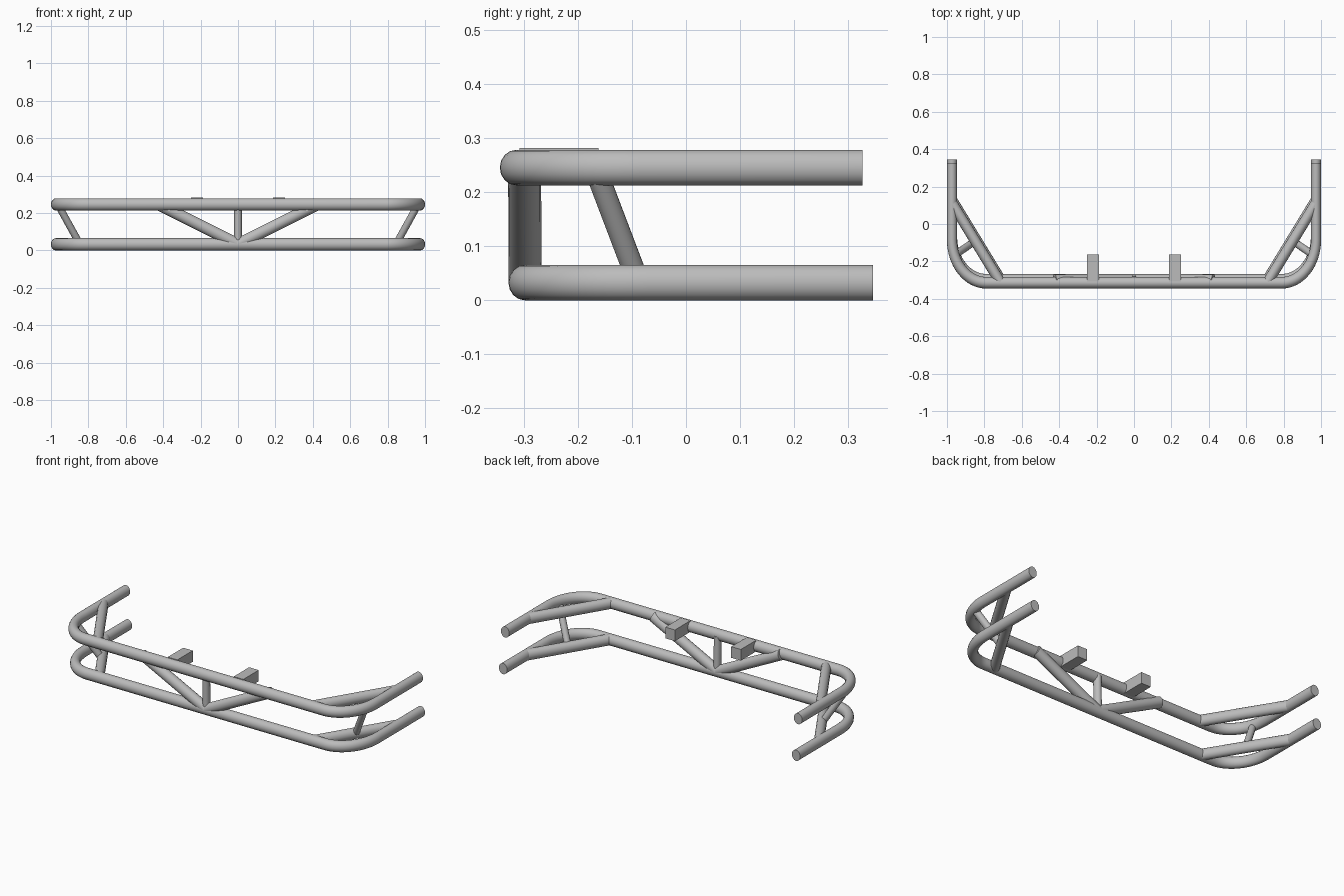
import bpy
from math import sin, cos, pi
from mathutils import Vector

cube = bpy.data.objects.get("Cube")
if cube:
    bpy.data.objects.remove(cube, do_unlink=True)

grey = bpy.data.materials.new("plain_grey")
grey.use_nodes = True
grey.diffuse_color = (0.5, 0.5, 0.5, 1)
grey.node_tree.nodes["Principled BSDF"].inputs["Base Color"].default_value = (0.5, 0.5, 0.5, 1)

# Tubes have a slightly oval section: narrower across x and y than z
OVAL = Vector((0.83, 0.94, 1.0))
RADIUS = 0.033


def tube(name, points, radius):
    """Sweep an oval section along a path, with closed flat ends."""
    curve = bpy.data.curves.new(name, "CURVE")
    curve.dimensions = "3D"
    curve.bevel_depth = radius
    curve.bevel_resolution = 6
    curve.use_fill_caps = True
    spline = curve.splines.new("POLY")
    spline.points.add(len(points) - 1)
    for point, co in zip(spline.points, points):
        point.co = (*[c / s for c, s in zip(co, OVAL)], 1)
    obj = bpy.data.objects.new(name, curve)
    bpy.context.collection.objects.link(obj)
    obj.scale = OVAL
    bpy.ops.object.select_all(action="DESELECT")
    obj.select_set(True)
    bpy.context.view_layer.objects.active = obj
    bpy.ops.object.convert(target="MESH")
    obj = bpy.context.object
    obj.name = name
    bpy.ops.object.transform_apply(location=False, rotation=False, scale=True)
    obj.data.materials.clear()
    obj.data.materials.append(grey)
    bpy.ops.object.shade_smooth_by_angle(angle=pi / 5)
    return obj


def bar_path(front, back, z):
    """U-shaped path with rounded front corners."""
    half = []
    for i in range(17):
        a = pi / 2 * i / 16
        half.append((0.79 + 0.183 * sin(a), front + 0.23 * (1 - cos(a)), z))
    half.append((0.973, back, z))
    return [(-x, y, z) for x, y, z in reversed(half)] + half


# Main bent bars, with a straight corner brace at each end
for level, front, back, z in (("upper", -0.314, 0.327, 0.246),
                              ("lower", -0.298, 0.346, 0.033)):
    tube(level + "_bar", bar_path(front, back, z), RADIUS)
    for side, s in (("left", 1), ("right", -1)):
        tube(f"{level}_corner_brace_{side}",
             [(s * 0.716, front + 0.005, z), (s * 0.972, front + 0.425, z)],
             RADIUS - 0.0006)

# Centre post
tube("centre_post", [(0, -0.298, 0.033), (0, -0.302, 0.246)], 0.025)

for side, s in (("left", 1), ("right", -1)):
    # Sloping braces spreading from the foot of the post
    tube("diagonal_brace_" + side,
         [(0, -0.298, 0.033), (s * 0.425, -0.299, 0.246)], 0.0325)
    # Thin struts between the two levels at the corners
    tube("corner_strut_" + side,
         [(s * 0.845, -0.088, 0.033), (s * 0.963, -0.169, 0.246)], 0.022)
    # Square mounting blocks behind the upper bar
    bpy.ops.mesh.primitive_cube_add(size=1, location=(s * 0.219, -0.235, 0.2485))
    block = bpy.context.object
    block.name = "mounting_block_" + side
    block.scale = (0.064, 0.146, 0.067)
    block.data.materials.append(grey)
